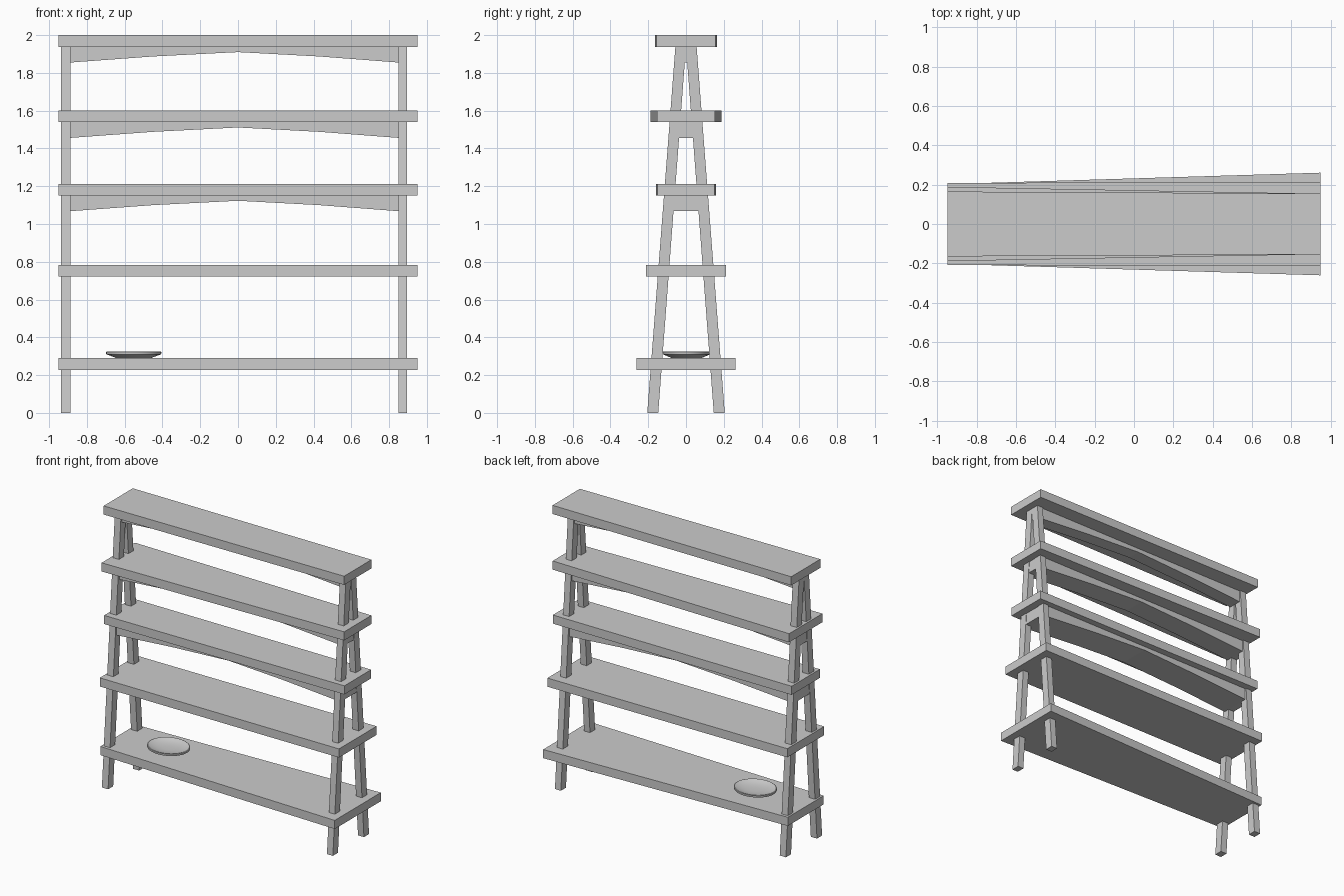
import bpy, bmesh, math

if "Cube" in bpy.data.objects:
    bpy.data.objects.remove(bpy.data.objects["Cube"])

def make(name, verts, faces):
    me = bpy.data.meshes.new(name)
    me.from_pydata(verts, [], faces)
    bm = bmesh.new()
    bm.from_mesh(me)
    bmesh.ops.recalc_face_normals(bm, faces=bm.faces)
    bm.to_mesh(me)
    bm.free()
    ob = bpy.data.objects.new(name, me)
    bpy.context.collection.objects.link(ob)
    return ob

def prism(name, a, b):
    """Solid between two matching outlines."""
    n = len(a)
    sides = [(i, (i + 1) % n, n + (i + 1) % n, n + i) for i in range(n)]
    return make(name, a + b, [tuple(range(n)), tuple(range(n, 2 * n))] + sides)

# Shelf boards: bottom z, half depth at left end, half depth at right end
shelves = [(0.228, 0.203, 0.261), (0.722, 0.209, 0.213), (1.151, 0.160, 0.152),
           (1.539, 0.189, 0.154), (1.938, 0.165, 0.155)]
T = 0.062
for i, (z, l, r) in enumerate(shelves):
    plan = [(-0.95, -l), (0.95, -r), (0.95, r), (-0.95, l)]
    prism(f"shelf_{i + 1}", [(x, y, z) for x, y in plan],
          [(x, y, z + T) for x, y in plan])

# Leaning legs, meeting in an A-frame at each end
legs = {"left": (-0.936, -0.887), "right": (0.849, 0.896)}
for end, (x0, x1) in legs.items():
    for side, s in (("front", -1), ("back", 1)):
        prof = [(0.147, 0), (0.205, 0), (0.056, 1.94), (0.0, 1.94)]
        prism(f"{side}_leg_{end}", [(x0, s * y, z) for y, z in prof],
              [(x1, s * y, z) for y, z in prof])

# Arched beams below the three upper shelves
for i, (top, w) in enumerate([(1.152, 0.108), (1.54, 0.078), (1.939, 0.048)]):
    prof = [(-0.933, top), (-0.933, top - 0.084), (-0.887, top - 0.084),
            (-0.45, top - 0.052), (0, top - 0.029), (0.43, top - 0.052),
            (0.849, top - 0.084), (0.893, top - 0.084), (0.893, top)]
    prism(f"arched_beam_{i + 1}", [(x, -w, z) for x, z in prof],
          [(x, w, z) for x, z in prof])

# Shallow oval dish on the lowest shelf
N = 40
prof = [(0.62, 0.290), (0.99, 0.310), (1.0, 0.314), (1.0, 0.323), (0.97, 0.325),
        (0.80, 0.316), (0.55, 0.309), (0.25, 0.306)]
verts = [(-0.552 + 0.146 * r * math.cos(2 * math.pi * k / N),
          0.003 + 0.126 * r * math.sin(2 * math.pi * k / N), z)
         for r, z in prof for k in range(N)]
faces = [(j * N + k, j * N + (k + 1) % N, (j + 1) * N + (k + 1) % N, (j + 1) * N + k)
         for j in range(len(prof) - 1) for k in range(N)]
last = (len(prof) - 1) * N
faces += [tuple(range(N)), tuple(range(last, last + N))]
dish = make("dish", verts, faces)
bpy.context.view_layer.objects.active = dish
dish.select_set(True)
bpy.ops.object.shade_smooth_by_angle(angle=math.radians(30))
